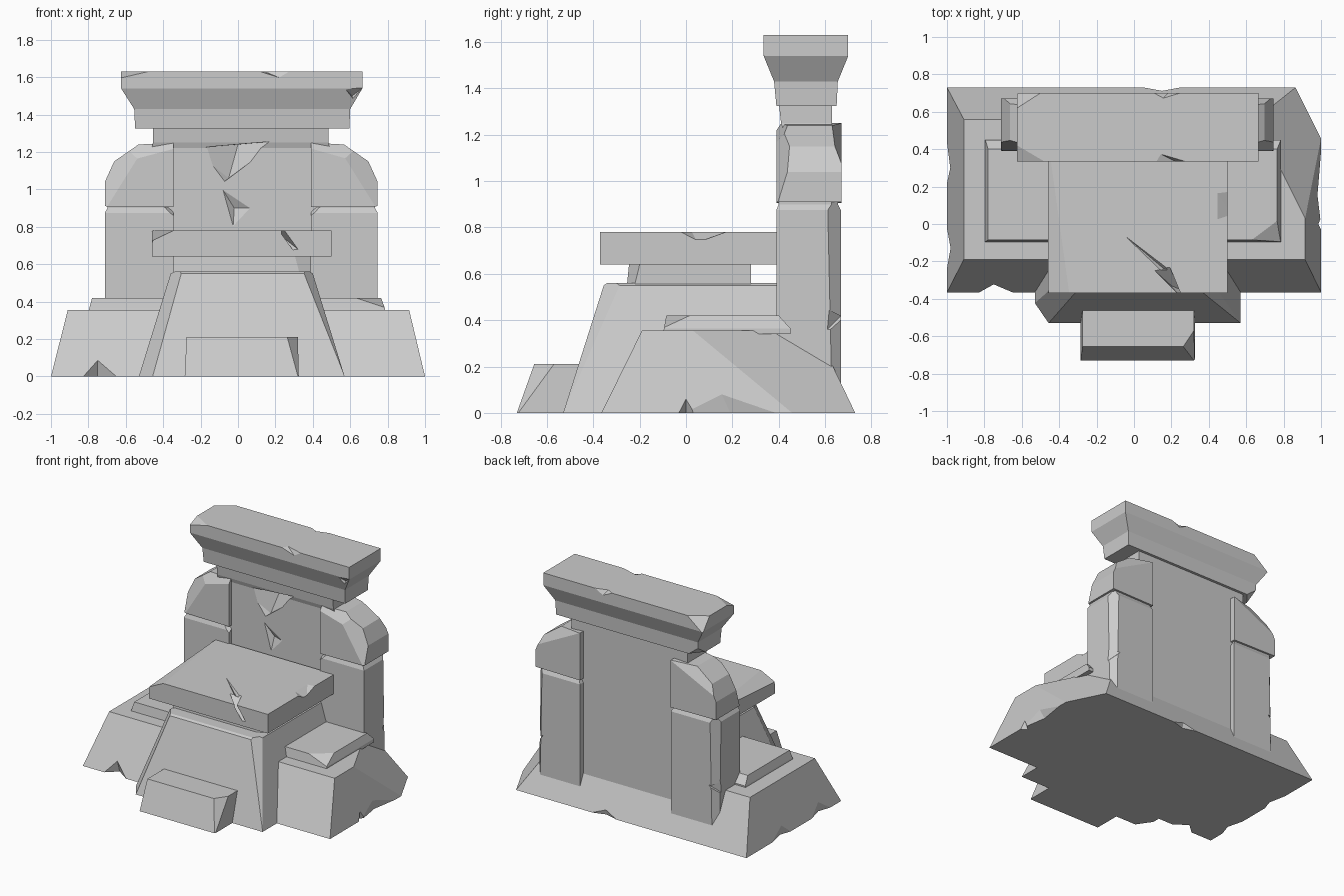
import bpy, bmesh
from mathutils import Vector


def finish(name, bm):
    bmesh.ops.recalc_face_normals(bm, faces=bm.faces[:])
    me = bpy.data.meshes.new(name)
    bm.to_mesh(me)
    bm.free()
    ob = bpy.data.objects.new(name, me)
    bpy.context.scene.collection.objects.link(ob)
    return ob


def skin(name, rings):
    """Join equal-sized point rings and cap both ends."""
    bm = bmesh.new()
    vs = [[bm.verts.new(p) for p in r] for r in rings]
    n = len(rings[0])
    for a, b in zip(vs, vs[1:]):
        for i in range(n):
            j = (i + 1) % n
            bm.faces.new((a[i], a[j], b[j], b[i]))
    bm.faces.new(vs[0])
    bm.faces.new(vs[-1])
    return finish(name, bm)


def stack(name, levels):
    """Stone block from rectangles (z, x0, x1, y0, y1)."""
    return skin(name, [[(a, c, z), (b, c, z), (b, d, z), (a, d, z)]
                       for z, a, b, c, d in levels])


def slice_off(ob, *planes):
    """Knock off corners: each plane is three points, the outer side goes."""
    bm = bmesh.new()
    bm.from_mesh(ob.data)
    for p in planes:
        a, b, c = map(Vector, p)
        mid = sum((v.co for v in bm.verts), Vector()) / len(bm.verts)
        n = (b - a).cross(c - a).normalized()
        if n.dot(mid - a) > 0:
            n = -n
        bmesh.ops.bisect_plane(bm, geom=bm.verts[:] + bm.edges[:] + bm.faces[:],
                               plane_co=a, plane_no=n, clear_outer=True)
        bmesh.ops.holes_fill(bm, edges=[e for e in bm.edges if e.is_boundary])
    bmesh.ops.recalc_face_normals(bm, faces=bm.faces[:])
    bm.to_mesh(ob.data)
    bm.free()


def notch(ob, *hulls):
    """Carve chips shaped as the convex hull of a few points."""
    for pts in hulls:
        bm = bmesh.new()
        for p in pts:
            bm.verts.new(p)
        bmesh.ops.convex_hull(bm, input=bm.verts[:])
        cutter = finish("chip_cutter", bm)
        cutter.hide_render = True
        m = ob.modifiers.new("chip", 'BOOLEAN')
        m.operation, m.solver, m.object = 'DIFFERENCE', 'EXACT', cutter
        dg = bpy.context.evaluated_depsgraph_get()
        dg.update()
        me = bpy.data.meshes.new_from_object(ob.evaluated_get(dg))
        ob.modifiers.clear()
        ob.data = me
        bpy.data.objects.remove(cutter)


# Sloped plinth with worn lower edges
plinth = stack("plinth", [(0, -1, 1, -.365, .73), (.355, -.91, .915, -.19, .56)])
notch(plinth,
      [(-.85, -.38, -.02), (-.62, -.38, -.02), (-.75, -.33, .11), (-.75, -.29, -.02)],
      [(1.03, -.06, -.02), (1.03, .07, -.02), (1.0, 0, .09), (.95, 0, -.02)],
      [(1.03, -.2, -.02), (1.03, .6, -.02), (1.0, .1, .2), (.965, .2, -.02)],
      [(-1.03, -.34, -.02), (-1.03, .1, -.02), (-1.0, -.1, .2), (-.965, -.15, -.02)],
      [(-1.03, .12, -.02), (-1.03, .6, -.02), (-1.0, .3, .2), (-.97, .3, -.02)],
      [(-.07, .76, -.02), (.37, .76, -.02), (.15, .73, .1), (.15, .695, -.02)])
slice_off(plinth, [(.915, .03, .355), (.87, .12, .355), (.94, .14, .26)])

# Thin ledge on the plinth
ledge = stack("ledge", [(.34, -.80, .785, -.10, .45), (.365, -.795, .785, -.095, .45),
                        (.42, -.78, .765, -.085, .40)])
slice_off(ledge, [(.77, .02, .42), (.63, -.085, .42), (.785, -.09, .37)])

# Altar body and front step
body = stack("altar_body", [(0, -.53, .57, -.53, .42), (.55, -.36, .40, -.355, .40),
                            (.56, -.34, .385, -.34, .39)])
slice_off(body, [(-.35, -.28, .56), (-.30, -.36, .55), (-.43, -.46, .15)],
          [(.385, -.30, .56), (.35, -.36, .55), (.53, -.50, .1)])
notch(body, [(-.56, -.50, .17), (-.43, -.55, .14), (-.36, -.42, .33),
             (-.50, -.30, .36), (-.42, -.43, .27)])
step = stack("front_step", [(0, -.285, .325, -.73, -.40), (.21, -.275, .32, -.655, -.40)])
slice_off(step, [(.26, -.66, .21), (.32, -.57, .21), (.31, -.70, .06)])

# Offering slab on its neck
neck = stack("slab_neck", [(.55, -.345, .39, -.255, .28), (.65, -.345, .39, -.245, .28)])
slice_off(neck, [(.28, -.26, .64), (.39, -.20, .64), (.32, -.26, .55)])
slab = stack("offering_slab", [(.64, -.46, .50, -.37, .40), (.78, -.46, .50, -.37, .40)])
slice_off(slab, [(-.46, -.37, .71), (-.46, -.28, .78), (-.44, -.37, .78)],
          [(-.46, .0, .75), (-.41, .09, .78), (-.46, .15, .76)])
notch(slab,
      [(.10, -.24, .79), (.25, -.39, .79), (.18, -.22, .79), (.34, -.39, .665), (.20, -.33, .70)],
      [(.51, -.05, .79), (.51, .2, .79), (.43, .02, .79), (.43, .19, .79), (.52, .05, .735)],
      [(-.1, -.02, .785), (.2, -.25, .785), (.14, -.25, .785), (.16, -.24, .76)])

# Back panel with a broken V-shaped hollow
panel = stack("back_panel", [(.1, -.46, .49, .42, .63), (1.22, -.46, .49, .42, .63),
                             (1.25, -.455, .485, .41, .63), (1.34, -.455, .485, .40, .63)])
notch(panel,
      [(-.25, .38, 1.22), (.22, .38, 1.26), (-.1, .38, 1.02), (.0, .50, 1.24), (-.05, .45, 1.06)],
      [(-.12, .40, 1.06), (-.03, .40, .74), (.12, .40, .9), (-.02, .45, .9)])

# Pillars: shaft, groove and rounded head, one per side
for side, tag, inner, outer in ((-1, "left", .345, .712), (1, "right", .39, .747)):
    a, b = sorted((side * inner, side * outer))
    shaft = stack(tag + "_pillar_shaft", [(.02, a, b, .39, .668), (.875, a, b, .39, .668),
                                          (.90, a + .015, b - .015, .40, .655),
                                          (.93, a + .015, b - .015, .40, .655)])
    o = side * outer
    slice_off(shaft, [(o, .63, .05), (o, .62, .5), (o - side * .04, .67, .3)],
              [(side * inner, .39, .86), (side * (inner + .05), .39, .9), (side * inner, .45, .9)])
    notch(shaft, [(o + side * .02, .60, .45), (o + side * .02, .68, .40),
                  (o + side * .02, .66, .34), (o - side * .06, .67, .42), (o, .61, .36)])
    prof = [(inner, .905), (outer, .91), (outer, 1.04), (outer - .05, 1.15),
            (outer - .18, 1.24), (inner, 1.25)]
    head = skin(tag + "_pillar_head", [[(side * x, y, z) for x, z in prof] for y in (.39, .67)])
    slice_off(head, [(o, .40, .92), (o - side * .02, .39, .92), (o, .45, 1.08)],
              [(side * (inner + .1), .39, 1.19), (o - side * .08, .39, 1.14),
               (side * (inner + .1), .43, 1.25)],
              [(side * (inner + .1), .67, 1.20), (o - side * .06, .67, 1.10),
               (side * (inner + .1), .645, 1.25)])

# Flared lintel
lintel = stack("lintel", [(1.325, -.55, .595, .39, .65), (1.43, -.555, .60, .38, .655),
                          (1.54, -.625, .665, .335, .70), (1.63, -.625, .665, .335, .70)])
slice_off(lintel, [(-.63, .335, 1.595), (-.48, .335, 1.63), (-.625, .42, 1.63)],
          [(-.625, .70, 1.53), (-.50, .70, 1.63), (-.625, .62, 1.63)])
notch(lintel,
      [(.08, .32, 1.64), (.34, .32, 1.64), (.25, .32, 1.585), (.12, .385, 1.64)],
      [(.05, .72, 1.64), (.33, .72, 1.64), (.2, .72, 1.57), (.15, .665, 1.64)],
      [(-.58, .50, 1.31), (-.58, .67, 1.31), (-.44, .67, 1.31), (-.56, .67, 1.40)],
      [(.56, .32, 1.55), (.69, .32, 1.56), (.62, .32, 1.46), (.61, .375, 1.50)])
